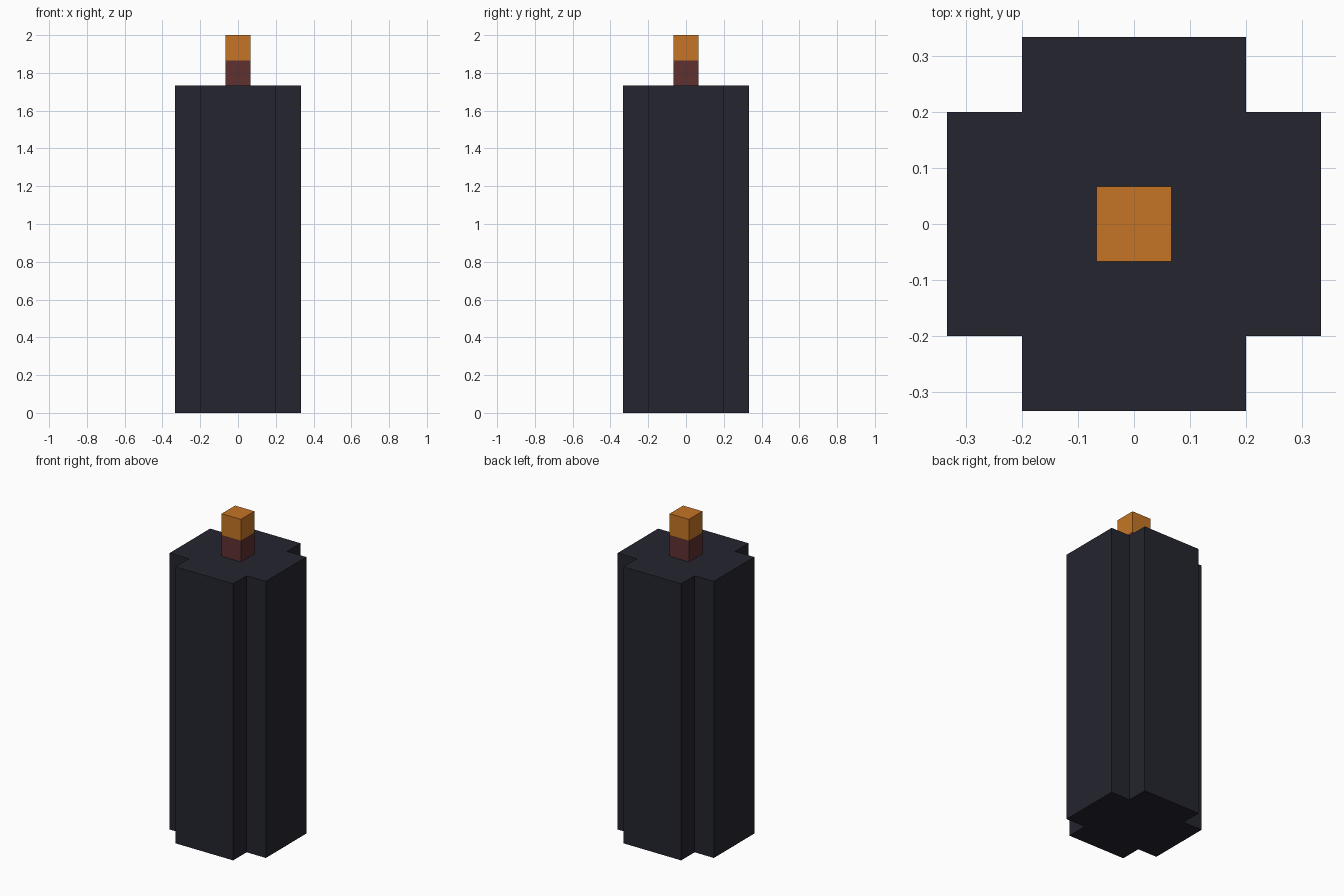
import bpy
import bmesh

default = bpy.data.objects.get("Cube")
if default:
    bpy.data.objects.remove(default, do_unlink=True)

U = 2 / 30  # one block unit


def material(name, rgb):
    mat = bpy.data.materials.new(name)
    mat.use_nodes = True
    colour = (*rgb, 1)
    mat.diffuse_color = colour
    bsdf = next(n for n in mat.node_tree.nodes if n.type == 'BSDF_PRINCIPLED')
    bsdf.inputs["Base Color"].default_value = colour
    return mat


def prism(name, outline, bottom, top, mat):
    """Extrude a flat outline between two heights, all in block units."""
    bm = bmesh.new()
    base = bm.faces.new([bm.verts.new((x * U, y * U, bottom * U)) for x, y in outline])
    extruded = bmesh.ops.extrude_face_region(bm, geom=[base], use_keep_orig=True)
    raised = [g for g in extruded["geom"] if isinstance(g, bmesh.types.BMVert)]
    bmesh.ops.translate(bm, verts=raised, vec=(0, 0, (top - bottom) * U))
    bmesh.ops.recalc_face_normals(bm, faces=bm.faces[:])
    mesh = bpy.data.meshes.new(name)
    bm.to_mesh(mesh)
    bm.free()
    mesh.materials.append(mat)
    obj = bpy.data.objects.new(name, mesh)
    bpy.context.collection.objects.link(obj)
    return obj


def four_way(points):
    """Repeat a quarter outline around the vertical axis."""
    outline = []
    for _ in range(4):
        outline += points
        points = [(-y, x) for x, y in points]
    return outline


dark_wax = material("dark wax", (0.018, 0.018, 0.029))
charred_brown = material("charred brown", (0.115, 0.03, 0.03))
flame_orange = material("flame orange", (0.56, 0.179, 0.018))

# Cross-shaped candle body
prism("candle_body", four_way([(5, -3), (5, 3), (3, 3)]), 0, 26, dark_wax)

# Square wick with a glowing tip
square = four_way([(1, 1)])
prism("wick", square, 26, 28, charred_brown)
prism("flame_tip", square, 28, 30, flame_orange)
